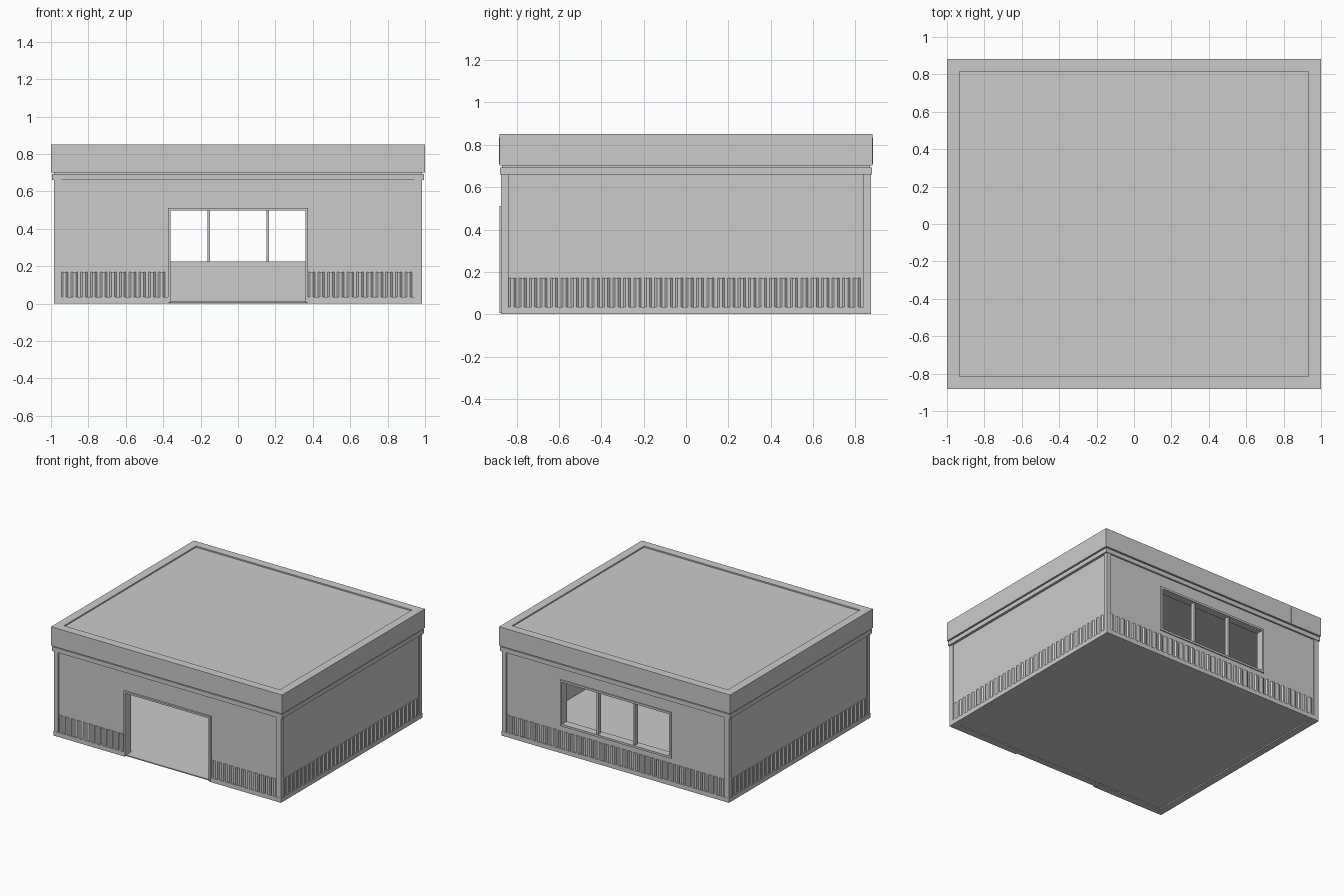
import bpy, bmesh
from mathutils import Matrix, Vector
from math import pi

if "Cube" in bpy.data.objects:
    bpy.data.objects.remove(bpy.data.objects["Cube"])

WX, WY, T = 0.975, 0.865, 0.05      # wall half sizes and thickness
CEIL = 0.66


def finish(name, bm):
    bmesh.ops.recalc_face_normals(bm, faces=bm.faces)
    me = bpy.data.meshes.new(name)
    bm.to_mesh(me)
    bm.free()
    ob = bpy.data.objects.new(name, me)
    bpy.context.collection.objects.link(ob)
    return ob


def boxes(name, items):
    bm = bmesh.new()
    for x0, x1, y0, y1, z0, z1 in items:
        m = Matrix.Translation(((x0 + x1) / 2, (y0 + y1) / 2, (z0 + z1) / 2))
        m = m @ Matrix.Diagonal((x1 - x0, y1 - y0, z1 - z0, 1))
        bmesh.ops.create_cube(bm, size=1, matrix=m)
    return finish(name, bm)


def ring(name, x, y, w, z0, z1):
    # mitred rectangular ring
    bm = bmesh.new()
    sg = [(-1, -1), (1, -1), (1, 1), (-1, 1)]
    loops = [[bm.verts.new((sx * (x - d), sy * (y - d), z)) for sx, sy in sg]
             for d, z in ((0, z0), (0, z1), (w, z1), (w, z0))]
    for a in range(4):
        p, q = loops[a], loops[(a + 1) % 4]
        for i in range(4):
            j = (i + 1) % 4
            bm.faces.new((p[i], p[j], q[j], q[i]))
    return finish(name, bm)


def ribs(name, length, z0, z1, centre, angle, depth=0.009, period=0.05):
    # corrugated strip: trapezoid profile extruded upward
    n = max(1, round(length / period))
    p = length / n
    pts = []
    for i in range(n):
        s = -length / 2 + i * p
        pts += [(s, 0), (s + p * .2, -depth), (s + p * .5, -depth), (s + p * .7, 0)]
    pts.append((length / 2, 0))
    m = Matrix.Translation((*centre, 0)) @ Matrix.Rotation(angle, 4, 'Z')
    bm = bmesh.new()
    lo = [bm.verts.new(m @ Vector((x, y, z0))) for x, y in pts]
    hi = [bm.verts.new(m @ Vector((x, y, z1))) for x, y in pts]
    for i in range(len(pts) - 1):
        bm.faces.new((lo[i], lo[i + 1], hi[i + 1], hi[i]))
    for i in range(0, len(pts) - 1, 4):
        bm.faces.new(lo[i:i + 4])
        bm.faces.new(hi[i:i + 4])
    return finish(name, bm)


# walls, with door gap in front and window gap at the back
D, DT = 0.372, 0.51
W, WB, WT = 0.48, 0.21, 0.57
boxes("side_walls", [(s * WX - (T if s > 0 else 0), s * WX + (0 if s > 0 else T),
                      -WY, WY, 0.01, CEIL) for s in (-1, 1)])
IX = WX - T
boxes("front_wall", [(-IX, -D, -WY, -WY + T, 0.01, CEIL),
                     (D, IX, -WY, -WY + T, 0.01, CEIL),
                     (-D, D, -WY, -WY + T, DT, CEIL)])
boxes("back_wall", [(-IX, -W, WY - T, WY, 0.01, CEIL),
                    (W, IX, WY - T, WY, 0.01, CEIL),
                    (-W, W, WY - T, WY, 0.01, WB),
                    (-W, W, WY - T, WY, WT, CEIL)])

# floor and roof slab
boxes("floor", [(-IX, IX, -WY + T, WY - T, 0.005, 0.012)])
boxes("door_threshold", [(-D, D, -0.868, -WY + T, 0.004, 0.012)])
boxes("roof_deck", [(-0.94, 0.94, -0.82, 0.82, CEIL, 0.84)])

# base skirting, interrupted by the door
BX, BY, BW, BH = 0.985, 0.875, 0.055, 0.035
boxes("base_trim", [(-BX, -BX + BW, -BY, BY, 0, BH), (BX - BW, BX, -BY, BY, 0, BH),
                    (-BX + BW, BX - BW, BY - BW, BY, 0, BH),
                    (-BX + BW, -D, -BY, -BY + BW, 0, BH),
                    (D, BX - BW, -BY, -BY + BW, 0, BH)])

# corner posts
posts = []
for sx in (-1, 1):
    for sy in (-1, 1):
        xs = sorted((sx * 0.945, sx * 0.983))
        ys = sorted((sy * 0.838, sy * 0.873))
        posts.append((*xs, *ys, BH, CEIL))
boxes("corner_posts", posts)

# corrugated lower cladding
R0, R1 = BH, 0.17
fl = 0.945 - 0.375
for s, nm in ((-1, "left"), (1, "right")):
    ribs("front_cladding_" + nm, fl, R0, R1, (s * (0.375 + fl / 2), -WY), 0)
    ribs("side_cladding_" + nm, 1.676, R0, R1, (s * WX, 0), s * pi / 2)
ribs("back_cladding", 1.89, R0, R1, (0, WY), pi)

# cornice, shadow gap and parapet
ring("cornice", 0.995, 0.878, 0.07, CEIL, 0.694)
ring("shadow_gap", 0.985, 0.868, 0.06, 0.694, 0.702)
ring("parapet", 1.0, 0.882, 0.066, 0.702, 0.85)

# parapet panel joints
joints = []
for s in (-1, 1):
    a = sorted((s * 0.87, s * 0.8835))
    joints.append((-s * 0.725 - 0.002, -s * 0.725 + 0.002, *a, 0.71, 0.835))
    b = sorted((s * 0.99, s * 1.0))
    joints.append((*b, s * 0.535 - 0.002, s * 0.535 + 0.002, 0.71, 0.835))
boxes("parapet_joints", joints)

# door frame
fy = (-0.88, -0.81)
boxes("door_frame", [(-0.375, -0.36, *fy, 0.005, 0.512), (0.36, 0.375, *fy, 0.005, 0.512),
                     (-0.36, 0.36, *fy, 0.498, 0.512)])

# window frame with two mullions
wy = (0.81, 0.873)
f = 0.016
win = [(-W, -W + f, *wy, WB, WT), (W - f, W, *wy, WB, WT),
       (-W + f, W - f, *wy, WB, WB + f), (-W + f, W - f, *wy, WT - f, WT)]
win += [(c - 0.007, c + 0.007, 0.83, 0.865, WB + f, WT - f) for c in (-0.157, 0.16)]
boxes("window_frame", win)
